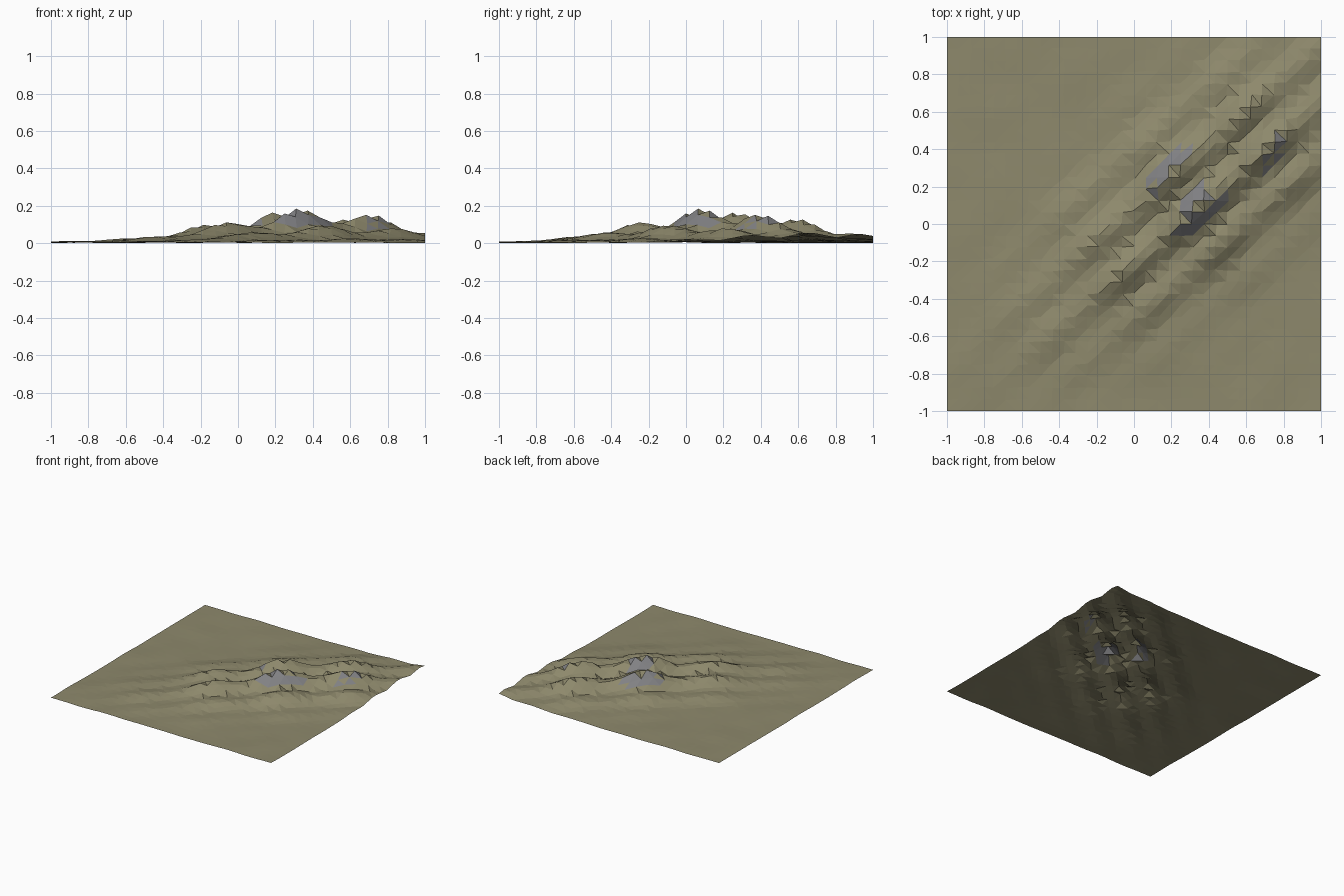
import bpy, bmesh, math
from mathutils import Vector, noise

if "Cube" in bpy.data.objects:
    bpy.data.objects.remove(bpy.data.objects["Cube"])

N = 32  # grid cells per side


def material(name, rgb):
    m = bpy.data.materials.new(name)
    m.diffuse_color = (*rgb, 1)
    m.use_nodes = True
    m.node_tree.nodes["Principled BSDF"].inputs["Base Color"].default_value = m.diffuse_color
    return m


def height(x, y):
    # skewed coordinates: a runs along the ridges, b counts ridges across
    dx, dy = x - 0.33, y - 0.07
    a = (0.2 * dx + 0.13 * dy) / 0.1265
    b = (0.405 * dy - 0.35 * dx) / 0.1265
    env = 0.205 * math.exp(-((a - 0.2) / 1.6) ** 2 - ((b - 0.3) / 1.5) ** 2)
    crest = 1 - 2 * abs(b - round(b))
    bump = 0.5 + 0.5 * math.cos(2 * math.pi * a)
    shape = (0.58 + 0.42 * bump) * (0.42 + 0.58 * crest)
    rough = noise.noise(Vector((x * 4, y * 4, 0.3))) * 0.006
    return max(0.0, 0.013 + rough + env * shape)


# Terrain sheet
bm = bmesh.new()
bmesh.ops.create_grid(bm, x_segments=N, y_segments=N, size=1)
for v in bm.verts:
    x, y = v.co.x, v.co.y
    if max(abs(x), abs(y)) < 0.99:
        j = noise.noise_vector(Vector((x * 9, y * 9, 5)))
        x, y = x + j.x * 0.012, y + j.y * 0.012
    v.co = (x, y, height(x, y))
low = min(v.co.z for v in bm.verts)
for v in bm.verts:
    v.co.z -= low
bmesh.ops.triangulate(bm, faces=bm.faces[:])
bm.normal_update()

# Steep faces are rock, the rest is dry grass
for f in bm.faces:
    if f.normal.z < 0.76:
        f.material_index = 1
    f.smooth = False

me = bpy.data.meshes.new("hill_terrain")
bm.to_mesh(me)
bm.free()
me.materials.append(material("dry_grass", (0.27, 0.25, 0.15)))
me.materials.append(material("rock", (0.22, 0.22, 0.23)))
bpy.context.collection.objects.link(bpy.data.objects.new("hill_terrain", me))
